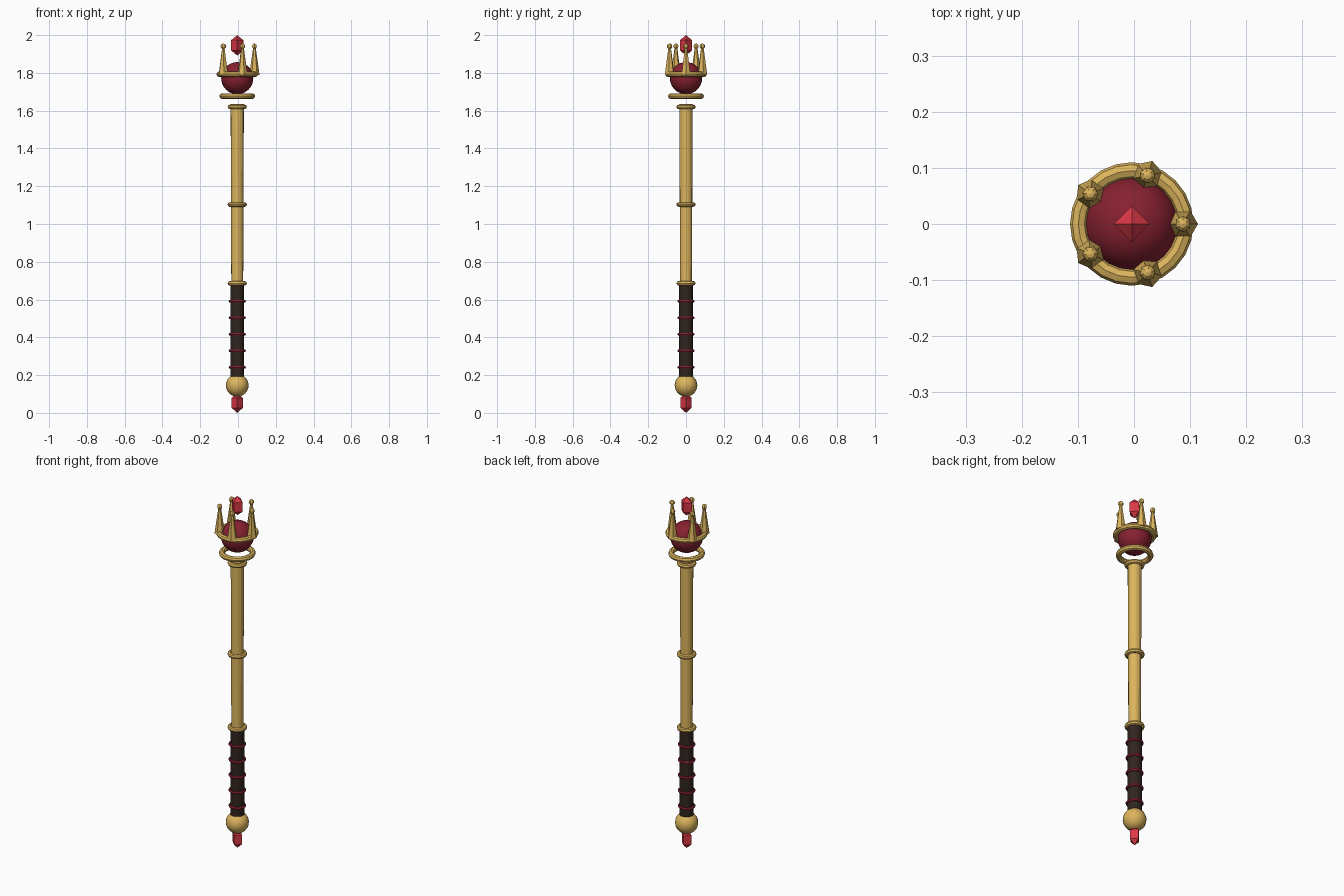
import bpy
from math import cos, sin, pi, radians

if "Cube" in bpy.data.objects:
    bpy.data.objects.remove(bpy.data.objects["Cube"])

CX = -0.004  # axis sits slightly left because the crown has five points


def material(name, rgb):
    m = bpy.data.materials.new(name)
    m.diffuse_color = (*rgb, 1)
    m.use_nodes = True
    m.node_tree.nodes["Principled BSDF"].inputs["Base Color"].default_value = m.diffuse_color
    return m


GOLD = material("gold", (0.72, 0.46, 0.11))
ORB = material("deep_red", (0.24, 0.015, 0.03))
GEM = material("bright_red", (0.70, 0.04, 0.06))
WRAP = material("dark_leather", (0.03, 0.018, 0.014))


def finish(name, mat, smooth=False):
    ob = bpy.context.object
    ob.name = name
    ob.data.materials.append(mat)
    if smooth:
        bpy.ops.object.shade_smooth_by_angle(angle=radians(40))
    return ob


def ring(name, z, major, minor, mat, segs=24, sides=8):
    bpy.ops.mesh.primitive_torus_add(location=(CX, 0, z), major_radius=major, minor_radius=minor,
                                     major_segments=segs, minor_segments=sides)
    return finish(name, mat)


def rod(name, z0, z1, r0, r1, mat, sides=16, x=0, y=0, turn=0):
    bpy.ops.mesh.primitive_cone_add(vertices=sides, radius1=r0, radius2=r1, depth=z1 - z0,
                                    location=(CX + x, y, (z0 + z1) / 2), rotation=(0, 0, turn))
    return finish(name, mat)


def ball(name, z, r, mat, segs, rings, x=0, y=0, turn=0, smooth=True):
    bpy.ops.mesh.primitive_uv_sphere_add(segments=segs, ring_count=rings, radius=r,
                                         location=(CX + x, y, z), rotation=(0, 0, turn))
    return finish(name, mat, smooth)


def gem(name, z, r, half):
    # four-sided double pyramid
    bpy.ops.mesh.primitive_uv_sphere_add(segments=4, ring_count=2, radius=1, location=(CX, 0, z))
    ob = finish(name, GEM)
    ob.scale = (r, r, half)
    return ob


# Pommel
gem("pommel_gem", 0.053, 0.034, 0.053)
ball("pommel_ball", 0.146, 0.06, GOLD, 16, 12)

# Wrapped grip
rod("grip", 0.17, 0.68, 0.037, 0.037, WRAP)
for i in range(5):
    ring(f"grip_band_{i + 1}", 0.241 + i * 0.0873, 0.038, 0.008, ORB, 16, 6)

# Shaft with its collars
rod("shaft", 0.67, 1.635, 0.0315, 0.035, GOLD)
for i, z in enumerate((0.686, 1.103, 1.62)):
    ring(f"shaft_collar_{i + 1}", z, 0.039, 0.012, GOLD, 20, 8)

# Orb in its two rings
ring("lower_crown_ring", 1.677, 0.08, 0.015, GOLD)
ball("orb", 1.772, 0.085, ORB, 24, 16)
ring("upper_crown_ring", 1.793, 0.095, 0.015, GOLD)

# Crown points with ball tips
for i in range(5):
    a = i * 2 * pi / 5
    x, y = 0.091 * cos(a), 0.091 * sin(a)
    rod(f"crown_point_{i + 1}", 1.79, 1.94, 0.027, 0.006, GOLD, 6, x, y, a - pi / 2)
    ball(f"crown_tip_{i + 1}", 1.941, 0.0145, GOLD, 6, 6, x, y, a, False)

# Floating top gem
gem("top_gem", 1.946, 0.0375, 0.054)
